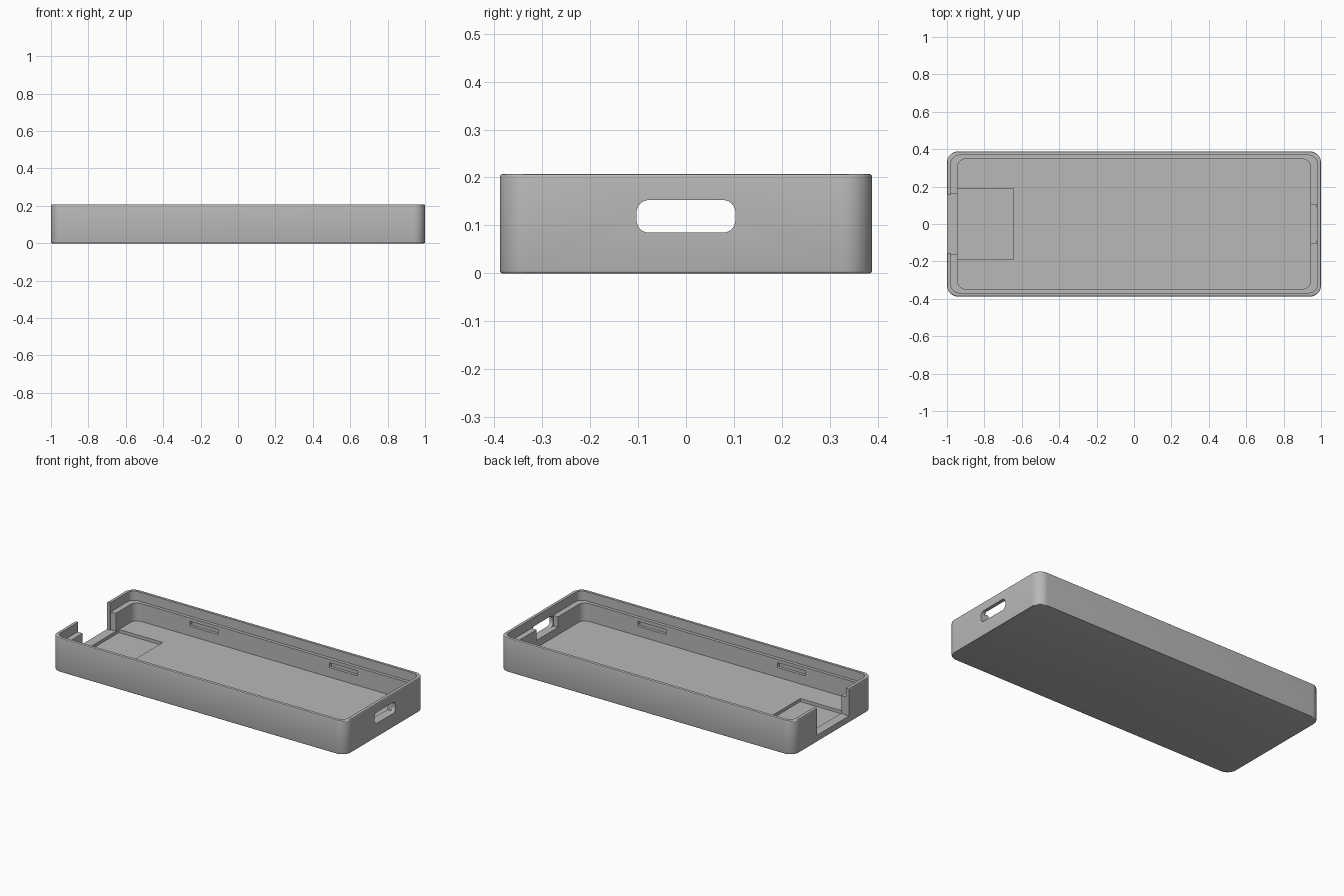
import bpy, bmesh, math
from mathutils import Matrix

cube = bpy.data.objects.get("Cube")
if cube:
    bpy.data.objects.remove(cube, do_unlink=True)

grey = bpy.data.materials.new("plain grey")
grey.use_nodes = True
grey.diffuse_color = (0.48, 0.48, 0.48, 1)
grey.node_tree.nodes["Principled BSDF"].inputs["Base Color"].default_value = (0.48, 0.48, 0.48, 1)


def rounded_outline(hx, hy, r, steps=10):
    """Points of a rounded rectangle, counter-clockwise."""
    if r == 0:
        return [(hx, hy), (-hx, hy), (-hx, -hy), (hx, -hy)]
    pts = []
    for i, (sx, sy) in enumerate([(1, 1), (-1, 1), (-1, -1), (1, -1)]):
        for k in range(steps + 1):
            a = math.pi / 2 * (i + k / steps)
            pts.append((sx * (hx - r) + r * math.cos(a), sy * (hy - r) + r * math.sin(a)))
    return pts


def prism(name, hx, hy, r, z0, z1, edge=0, matrix=None):
    """Rounded rectangle extruded along z, with optional softened rims."""
    bm = bmesh.new()
    face = bm.faces.new([bm.verts.new((x, y, z0)) for x, y in rounded_outline(hx, hy, r)])
    ext = bmesh.ops.extrude_face_region(bm, geom=[face])
    top = [v for v in ext["geom"] if isinstance(v, bmesh.types.BMVert)]
    bmesh.ops.translate(bm, verts=top, vec=(0, 0, z1 - z0))
    bmesh.ops.recalc_face_normals(bm, faces=bm.faces)
    if edge:
        rims = [e for e in bm.edges if abs(e.verts[0].co.z - e.verts[1].co.z) < 1e-5]
        bmesh.ops.bevel(bm, geom=rims, offset=edge, segments=3, profile=0.5, affect='EDGES')
    if matrix:
        bm.transform(matrix)
    mesh = bpy.data.meshes.new(name)
    bm.to_mesh(mesh)
    bm.free()
    mesh.materials.append(grey)
    obj = bpy.data.objects.new(name, mesh)
    bpy.context.collection.objects.link(obj)
    return obj


def box(name, x0, x1, hy, z0, z1):
    place = Matrix.Translation(((x0 + x1) / 2, 0, 0))
    return prism(name, (x1 - x0) / 2, hy, 0, z0, z1, matrix=place)


HEIGHT, FLOOR, LEDGE = 0.207, 0.04, 0.15
ABOVE = 0.3

# Outer tray body
tray = prism("enclosure_tray", 1.0, 0.388, 0.06, 0, HEIGHT, edge=0.005)

# Main cavity and the wider step for a lid
cutters = [
    prism("cavity_cutter", 0.944, 0.348, 0.045, FLOOR, ABOVE),
    prism("lid_step_cutter", 0.979, 0.368, 0.045, LEDGE, ABOVE),
]

# Open notch in the end wall, and the shallow floor recess beside it
cutters += [
    box("notch_outer_cutter", -1.1, -0.97, 0.155, FLOOR, ABOVE),
    box("notch_inner_cutter", -0.979, -0.90, 0.161, FLOOR, ABOVE),
    box("floor_recess_cutter", -0.943, -0.645, 0.19, 0.021, 0.1),
]

# Rounded port through the other end wall, opened upward on the inside
along_x = Matrix.Translation((0, 0, 0.119)) @ Matrix.Rotation(math.pi / 2, 4, 'Y')
cutters += [
    prism("port_cutter", 0.034, 0.103, 0.026, 0.9, 1.1, matrix=along_x),
    box("port_relief_cutter", 0.9, 0.976, 0.104, 0.085, ABOVE),
]

# Blind clip slots inside both long walls
for sx in (-1, 1):
    for sy in (-1, 1):
        place = Matrix.Translation((sx * 0.475, sy * 0.348, 0.114)) @ Matrix.Rotation(math.pi / 2, 4, 'X')
        cutters.append(prism("clip_slot_cutter", 0.096, 0.015, 0.005, -0.018, 0.018, matrix=place))

# Cut every opening and bake the result
for cutter in cutters:
    cutter.hide_render = True
    mod = tray.modifiers.new(cutter.name, 'BOOLEAN')
    mod.operation = 'DIFFERENCE'
    mod.solver = 'EXACT'
    mod.object = cutter
bpy.context.view_layer.update()
graph = bpy.context.evaluated_depsgraph_get()
baked = bpy.data.meshes.new_from_object(tray.evaluated_get(graph))
tray.modifiers.clear()
tray.data = baked
for cutter in cutters:
    bpy.data.objects.remove(cutter, do_unlink=True)

# Smooth rounded corners, keep the edges crisp
bpy.ops.object.select_all(action='DESELECT')
tray.select_set(True)
bpy.context.view_layer.objects.active = tray
bpy.ops.object.shade_smooth_by_angle(angle=math.radians(30))
